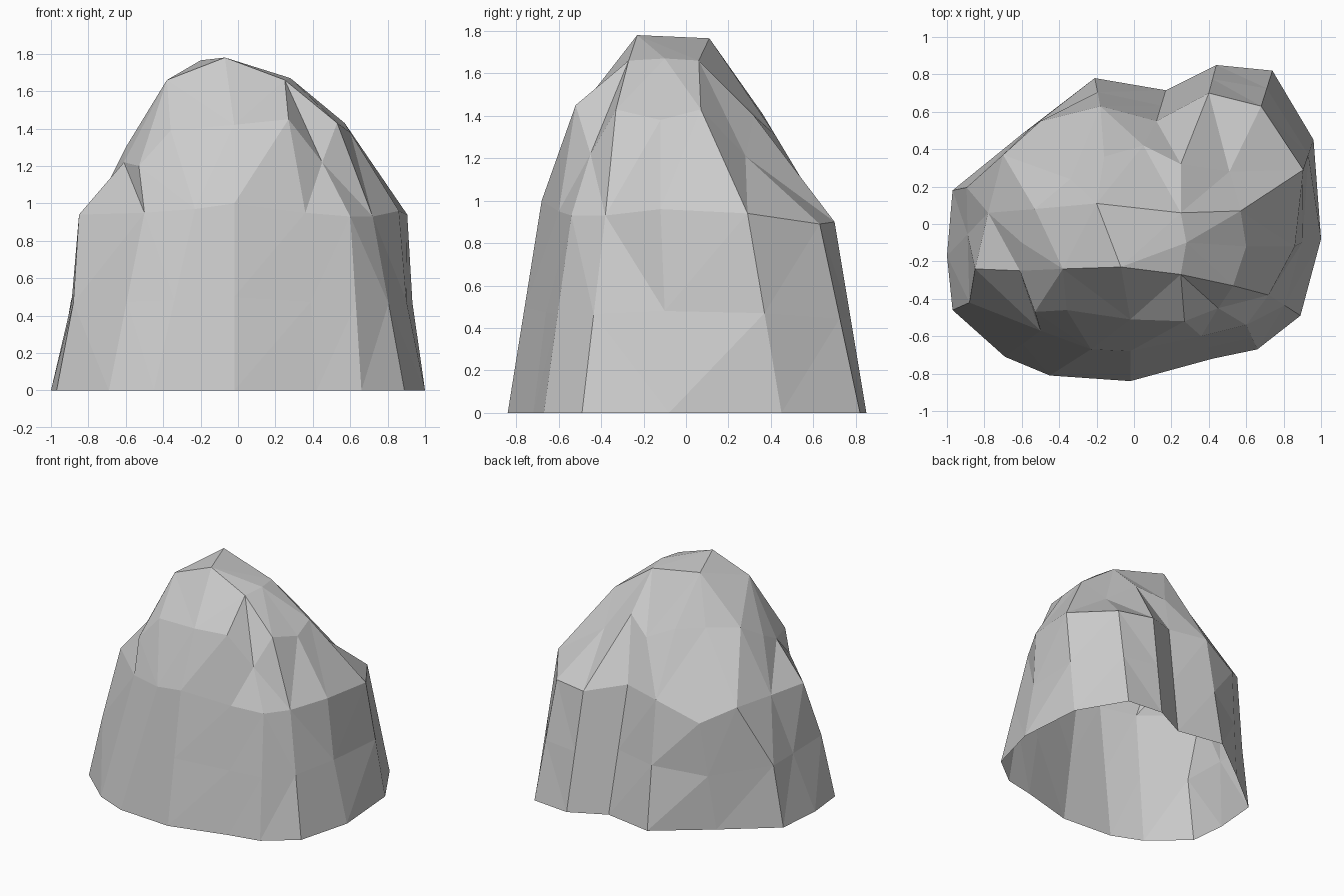
import bpy
import bmesh
from mathutils import Vector

# Remove the default object only
default_cube = bpy.data.objects.get("Cube")
if default_cube:
    bpy.data.objects.remove(default_cube, do_unlink=True)


def make_material(name, colour):
    """Plain one-colour material, matching in viewport and render."""
    material = bpy.data.materials.new(name)
    material.use_nodes = True
    material.diffuse_color = colour
    shader = next(n for n in material.node_tree.nodes if n.type == "BSDF_PRINCIPLED")
    shader.inputs["Base Color"].default_value = colour
    shader.inputs["Roughness"].default_value = 1.0
    return material


def vectors(points):
    return [Vector(p) for p in points]


# Cross-sections, running counter-clockwise from the front corner at -x
ground = vectors((x, y, 0) for x, y in [
    (-.97, -.46), (-.69, -.71), (-.45, -.81), (-.02, -.84),
    (.42, -.72), (.66, -.67), (.89, -.49), (1, -.08),
    (.96, .45), (.74, .82), (.44, .85), (.17, .715),
    (-.21, .78), (-.6, .48), (-.97, .18), (-1, -.17)])

shoulder = vectors([
    (-.85, -.24, .94), (-.5, -.57, .95), (-.23, -.67, .97), (-.02, -.68, 1),
    (.36, -.6, .95), (.6, -.54, .93), (.72, -.38, .93), (.86, -.12, .96),
    (.905, .29, .94), (.68, .63, .89), (.4, .7, .9), (.12, .55, .97),
    (-.18, .63, .96), (-.5, .55, .83), (-.7, .37, .94), (-.78, .06, .94)])

brow = vectors([
    (-.61, -.25, 1.22), (-.53, -.47, 1.2), (-.36, -.46, 1.39), (-.02, -.51, 1.42),
    (.27, -.52, 1.45), (.45, -.45, 1.22), (.53, -.33, 1.43), (.6, -.12, 1.38),
    (.57, .07, 1.43), (.51, .28, 1.21), (.25, .32, 1.4), (.05, .42, 1.31),
    (-.16, .36, 1.41), (-.34, .24, 1.42), (-.53, .08, 1.41), (-.6, -.1, 1.3)])

# Waist lies halfway up the wall, with a few corners pushed off the straight line
waist = [low.lerp(high, .5) for low, high in zip(ground, shoulder)]
waist[0] += Vector((.03, -.07, 0))
waist[7] += Vector((-.03, 0, 0))
waist[14] += Vector((-.06, -.08, 0))

# Crown corners; several brow corners run to the same crown corner
west, peak, east, side, rear, ridge = vectors([
    (-.38, -.24, 1.66), (-.07, -.23, 1.78), (.25, -.27, 1.66),
    (.28, -.1, 1.67), (.25, .06, 1.66), (-.2, .11, 1.765)])
crown = [west, west, west, peak, east, east, east, side,
         rear, rear, rear, ridge, ridge, ridge, ridge, west]


def loft(bm, sections):
    """Skin successive closed sections with quads; the underside stays open."""
    rings = [[bm.verts.new(p) for p in section] for section in sections]
    for lower, upper in zip(rings, rings[1:]):
        count = len(lower)
        for i in range(count):
            j = (i + 1) % count
            bm.faces.new((lower[i], lower[j], upper[j], upper[i]))
    return rings


# Boulder: faceted open shell closed by a small crown
bm = bmesh.new()
rings = loft(bm, [ground, waist, shoulder, brow, crown])
bm.faces.new(rings[-1])
bmesh.ops.remove_doubles(bm, verts=bm.verts, dist=.001)
bmesh.ops.triangulate(bm, faces=bm.faces, quad_method="SHORT_EDGE")
bmesh.ops.recalc_face_normals(bm, faces=bm.faces)
if sum(f.normal.z for f in bm.faces) < 0:
    bmesh.ops.reverse_faces(bm, faces=bm.faces)

mesh = bpy.data.meshes.new("boulder")
bm.to_mesh(mesh)
bm.free()
mesh.materials.append(make_material("stone_grey", (.6, .6, .6, 1)))
boulder = bpy.data.objects.new("boulder", mesh)
bpy.context.collection.objects.link(boulder)
